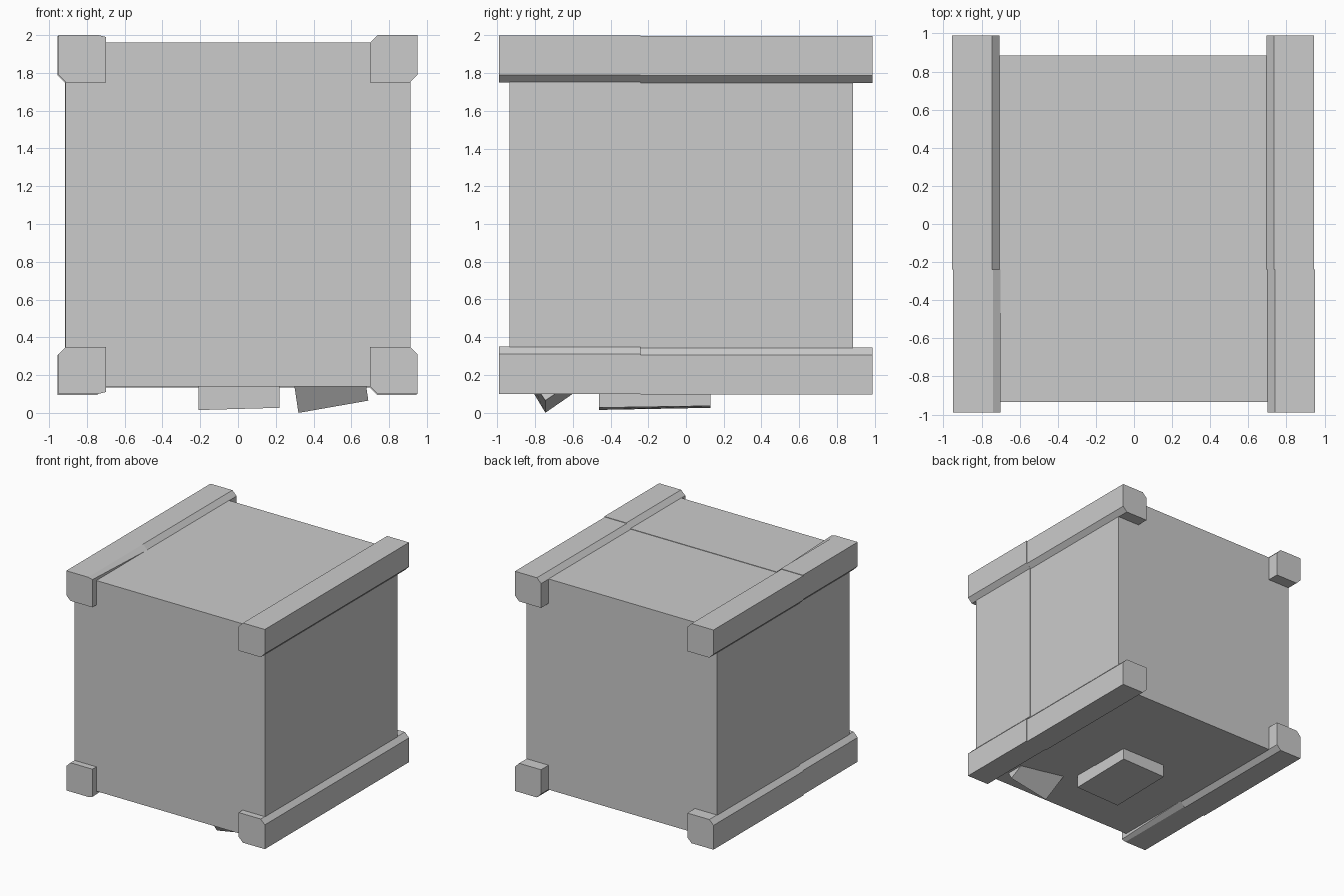
import bpy
import bmesh

cube = bpy.data.objects.get("Cube")
if cube:
    bpy.data.objects.remove(cube, do_unlink=True)

GREY = (0.6, 0.6, 0.6, 1.0)
grey = bpy.data.materials.new("plain grey")
grey.use_nodes = True
grey.diffuse_color = GREY
grey.node_tree.nodes["Principled BSDF"].inputs["Base Color"].default_value = GREY

MID_Z = 1.05    # height of the crate's centre
SEAM = -0.24    # where front and back halves meet


def loft(name, start, end):
    """Solid between two matching rings of 3D points."""
    bm = bmesh.new()
    a = [bm.verts.new(p) for p in start]
    b = [bm.verts.new(p) for p in end]
    bm.faces.new(a)
    bm.faces.new(b[::-1])
    for i in range(len(a)):
        j = (i + 1) % len(a)
        bm.faces.new((a[i], b[i], b[j], a[j]))
    bmesh.ops.recalc_face_normals(bm, faces=bm.faces)
    mesh = bpy.data.meshes.new(name)
    bm.to_mesh(mesh)
    bm.free()
    mesh.materials.append(grey)
    obj = bpy.data.objects.new(name, mesh)
    bpy.context.collection.objects.link(obj)
    return obj


def ring(profile, y):
    return [(x, y, z) for x, z in profile]


# Crate body and corner rails, each in two halves with a tiny step at the seam
halves = (
    ("front", -0.935, -0.99, SEAM, 0.0, 0.0),
    ("back", 0.885, 0.988, SEAM, -0.005, -0.004),
)
for half, body_end, rail_end, seam, dx, dz in halves:
    box = [(sx * 0.912 + dx, MID_Z + sz * 0.911 + dz)
           for sx, sz in ((-1, -1), (1, -1), (1, 1), (-1, 1))]
    loft(f"{half}_body", ring(box, body_end), ring(box, seam))

    for sx, side in ((1, "left"), (-1, "right")):
        for sz, level in ((1, "upper"), (-1, "lower")):
            def rail_profile(inner):
                # square beam with its two body-facing corners chamfered
                pts = ((0.95, 0.95), (0.74, 0.95), (0.70, inner),
                       (0.70, 0.70), (0.91, 0.70), (0.95, 0.74))
                return [(sx * x + dx, MID_Z + sz * z + dz) for x, z in pts]

            # the chamfer fades out at the front of the right-hand rails
            fades = half == "front" and side == "right"
            loft(f"{half}_{level}_{side}_rail",
                 ring(rail_profile(0.94 if fades else 0.91), rail_end),
                 ring(rail_profile(0.91), seam))

# Slightly tilted pad under the floor
pad_low = [(-0.21, -0.46, 0.015), (0.22, -0.46, 0.027),
           (0.22, 0.13, 0.036), (-0.21, 0.13, 0.026)]
loft("floor_pad", pad_low, [(x, y, 0.2) for x, y, z in pad_low])

# Tilted wedge poking out below the front of the floor
loft("floor_wedge",
     [(0.32, -0.745, 0.0), (0.29, -0.865, 0.2), (0.29, -0.455, 0.2)],
     [(0.69, -0.745, 0.065), (0.67, -0.835, 0.2), (0.67, -0.545, 0.2)])
